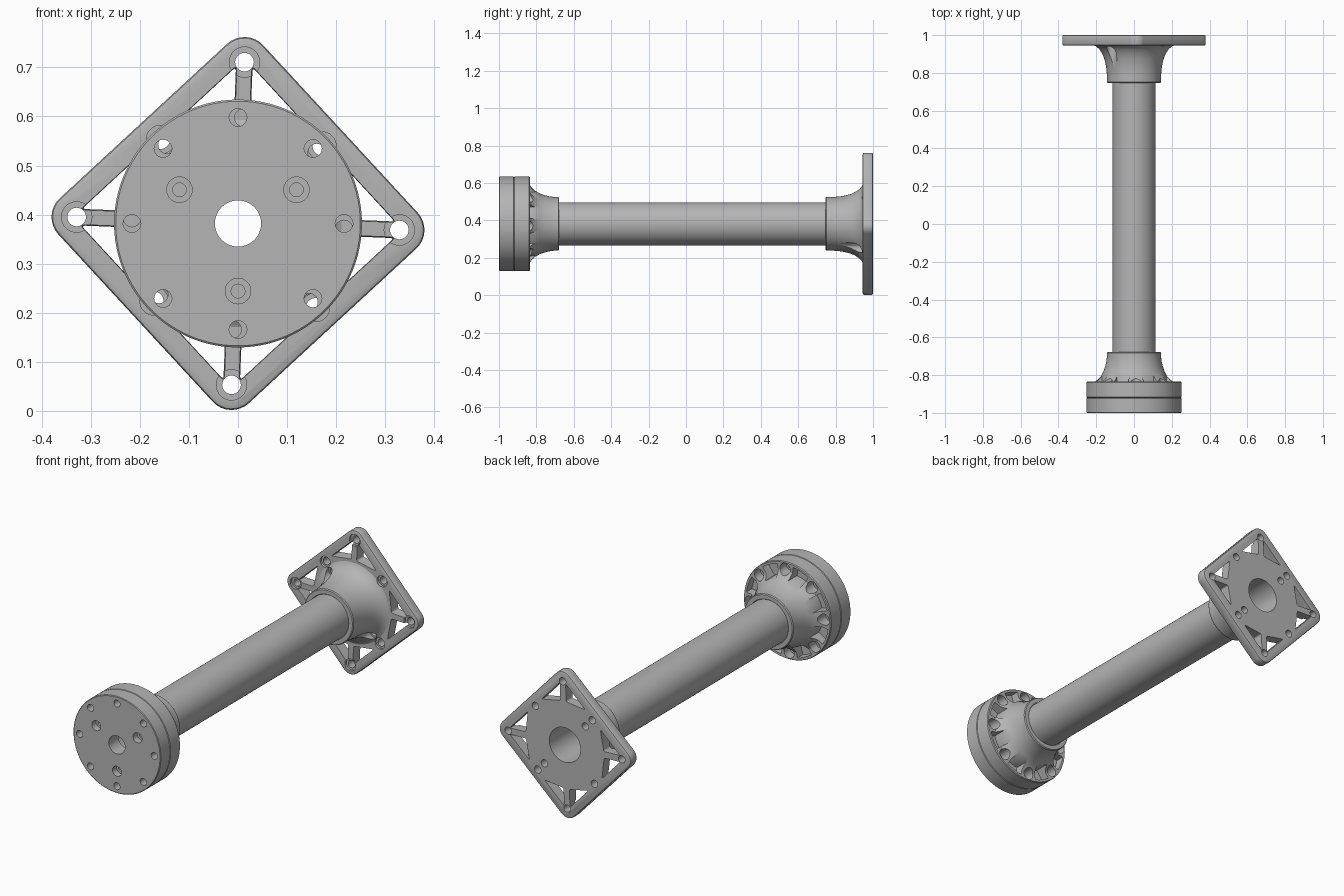
import bpy, bmesh
from math import cos, sin, pi, radians
from mathutils import Vector

if "Cube" in bpy.data.objects:
    bpy.data.objects.remove(bpy.data.objects["Cube"], do_unlink=True)

AXIS_Z = 0.382          # height of the tube axis
TURN = radians(42.7)    # rotation of the square plate

grey = bpy.data.materials.new("machined grey")
grey.use_nodes = True
grey.diffuse_color = (0.46, 0.46, 0.46, 1)
grey.node_tree.nodes["Principled BSDF"].inputs["Base Color"].default_value = (0.46, 0.46, 0.46, 1)


def finish(name, bm):
    bmesh.ops.recalc_face_normals(bm, faces=bm.faces)
    mesh = bpy.data.meshes.new(name)
    bm.to_mesh(mesh)
    bm.free()
    mesh.materials.append(grey)
    ob = bpy.data.objects.new(name, mesh)
    bpy.context.collection.objects.link(ob)
    return ob


def lathe(bm, profile, x=0, z=0, steps=96, closed=False):
    """Spin (radius, y) points about an axis parallel to y."""
    centre = Vector((x, 0, z + AXIS_Z))
    verts = [bm.verts.new(centre + Vector((r, y, 0))) for r, y in profile]
    edges = [bm.edges.new(p) for p in zip(verts, verts[1:])]
    if closed:
        edges.append(bm.edges.new((verts[-1], verts[0])))
    bmesh.ops.spin(bm, geom=verts + edges, cent=centre, axis=(0, 1, 0),
                   angle=2 * pi, steps=steps, use_duplicate=False)
    bmesh.ops.remove_doubles(bm, verts=bm.verts, dist=1e-5)


def ring(name, profile):
    bm = bmesh.new()
    lathe(bm, profile, closed=True)
    return finish(name, bm)


def stepped_hole(bm, x, z, y0, y1, y2, r1, r2):
    """Cutter of radius r1 from y0 to y1 and r2 from y1 to y2."""
    lathe(bm, [(0, y0), (r1, y0), (r1, y1), (r2, y1), (r2, y2), (0, y2)], x, z, 32)


def prism(bm, points, y0, y1, rounding=0, flare=1):
    """Extrude (x, z) points along y, round its corners, widen the y0 end."""
    part = bmesh.new()
    ends = [[part.verts.new((x, y, z + AXIS_Z)) for x, z in points] for y in (y0, y1)]
    part.faces.new(ends[0])
    part.faces.new(ends[1])
    n = len(points)
    for i in range(n):
        j = (i + 1) % n
        part.faces.new((ends[0][i], ends[0][j], ends[1][j], ends[1][i]))
    if rounding:
        long_edges = [e for e in part.edges if abs(e.verts[0].co.y - e.verts[1].co.y) > 1e-4]
        bmesh.ops.bevel(part, geom=long_edges, offset=rounding, segments=8,
                        profile=0.5, affect='EDGES')
    mid = sum((Vector((x, 0, z + AXIS_Z)) for x, z in points), Vector()) / n
    for v in part.verts:
        if abs(v.co.y - y0) < 1e-5:
            v.co.x = mid.x + (v.co.x - mid.x) * flare
            v.co.z = mid.z + (v.co.z - mid.z) * flare
    bmesh.ops.recalc_face_normals(part, faces=part.faces)
    temp = bpy.data.meshes.new("temp")
    part.to_mesh(temp)
    part.free()
    bm.from_mesh(temp)
    bpy.data.meshes.remove(temp)


def apply(ob, mod):
    bpy.context.view_layer.objects.active = ob
    bpy.ops.object.modifier_apply(modifier=mod.name)


def cut(bm, *targets):
    cutter = finish("cutter", bm)
    cutter.hide_render = True
    for ob in targets:
        mod = ob.modifiers.new("cut", 'BOOLEAN')
        mod.operation, mod.solver, mod.object = 'DIFFERENCE', 'EXACT', cutter
        apply(ob, mod)
    bpy.data.objects.remove(cutter, do_unlink=True)


def polar(r, degrees):
    a = radians(degrees)
    return r * cos(a), r * sin(a)


def turned(u, v, extra=0):
    a = TURN + extra
    return u * cos(a) - v * sin(a), u * sin(a) + v * cos(a)


# Hollow tube
tube = ring("tube", [(0.115, -0.80), (0.115, 0.90), (0.09, 0.90), (0.09, -0.80)])

# Front disc with eight bolt holes and three counterbored screws
front_disc = ring("front_disc", [(0.047, -1), (0.249, -1), (0.2525, -0.997),
                                 (0.2525, -0.923), (0.249, -0.92), (0.047, -0.92)])
bm = bmesh.new()
for i in range(8):
    stepped_hole(bm, *polar(0.216, 45 * i), -1.1, -0.95, -0.9, 0.018, 0.018)
for i in range(3):
    stepped_hole(bm, *polar(0.1376, 30 + 120 * i), -1.1, -0.965, -0.935, 0.026, 0.014)
cut(bm, front_disc)

# Front flange: rim, flared neck and collar around the tube
front_flange = ring("front_flange", [
    (0.09, -0.92), (0.249, -0.92), (0.2525, -0.917), (0.2525, -0.84), (0.249, -0.835),
    (0.208, -0.835), (0.192, -0.824), (0.176, -0.806), (0.163, -0.783), (0.154, -0.758),
    (0.147, -0.73), (0.143, -0.70), (0.143, -0.683), (0.139, -0.678), (0.118, -0.678),
    (0.113, -0.684), (0.113, -0.78), (0.09, -0.78)])
bm = bmesh.new()
for i in range(8):
    stepped_hole(bm, *polar(0.216, 45 * i - 3), -1, -0.885, -0.7, 0.018, 0.029)
    mid = 45 * i + 19.5
    sector = [polar(0.238, mid + a) for a in (-11, -5.5, 0, 5.5, 11)]
    sector += [polar(0.175, mid + a) for a in (11, 5.5, 0, -5.5, -11)]
    prism(bm, sector, -0.88, -0.78)
cut(bm, front_flange)

# Rear square plate with softened edges
bm = bmesh.new()
H = 0.284
prism(bm, [turned(u, v) for u, v in ((H, H), (-H, H), (-H, -H), (H, -H))],
      0.945, 1, rounding=0.052)
rear_plate = finish("rear_plate", bm)
soften = rear_plate.modifiers.new("soften", 'BEVEL')
soften.width, soften.segments, soften.limit_method = 0.008, 2, 'ANGLE'
soften.angle_limit = radians(60)
apply(rear_plate, soften)

# Rear neck flaring into the plate
rear_neck = ring("rear_neck", [
    (0.09, 0.96), (0.09, 0.85), (0.113, 0.85), (0.113, 0.752), (0.118, 0.746),
    (0.139, 0.746), (0.143, 0.751), (0.143, 0.78), (0.146, 0.82), (0.151, 0.85),
    (0.159, 0.88), (0.17, 0.905), (0.185, 0.927), (0.2, 0.94), (0.213, 0.946), (0.213, 0.96)])

# Triangular windows either side of each corner spoke
bm = bmesh.new()
for q in range(4):
    for side in (1, -1):
        tri = [turned(side * u, v, q * pi / 2)
               for u, v in ((0.212, 0.237), (0.06, 0.237), (0.148, 0.173))]
        prism(bm, tri, 0.92, 1.02, rounding=0.008, flare=1.1)
cut(bm, rear_plate)

# Centre bore of the plate
bm = bmesh.new()
lathe(bm, [(0, 0.9), (0.09, 0.9), (0.09, 1.1), (0, 1.1)])
cut(bm, rear_plate)

# Counterbored bolt holes: corners, edge middles and two beside the neck
bm = bmesh.new()
G = 0.2326
for q in range(4):
    for u, v in ((G, G), (0, G)):
        stepped_hole(bm, *turned(u, v, q * pi / 2), 0.8, 0.957, 1.1, 0.031 if u else 0.029, 0.019)
for s in (1, -1):
    stepped_hole(bm, *turned(0, s * 0.174), 0.7, 0.957, 1.1, 0.027, 0.019)
cut(bm, rear_plate, rear_neck)

# Smooth shading with crisp edges
bpy.ops.object.select_all(action='DESELECT')
for ob in (tube, front_disc, front_flange, rear_plate, rear_neck):
    ob.select_set(True)
bpy.context.view_layer.objects.active = tube
bpy.ops.object.shade_smooth_by_angle(angle=radians(30))
